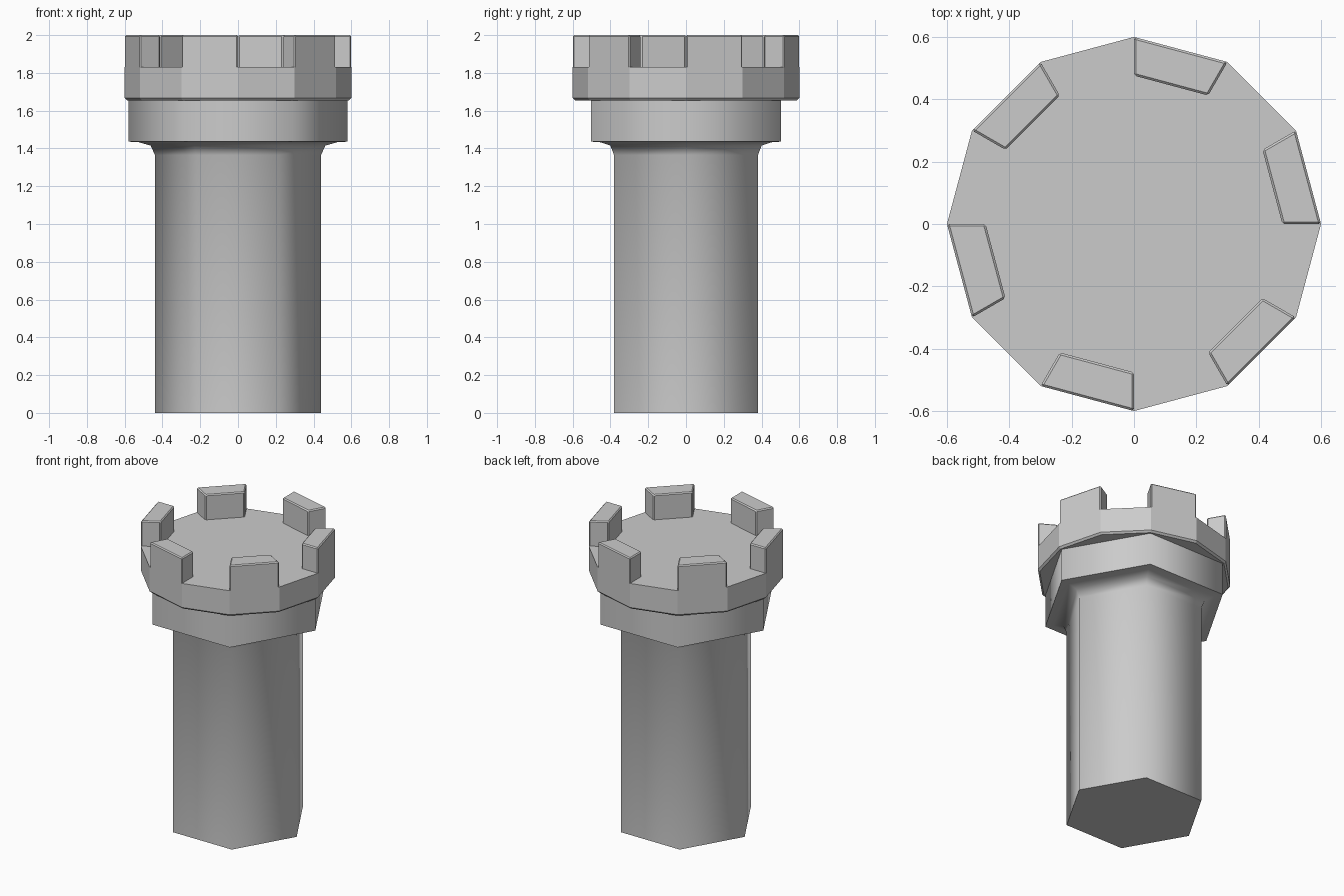
import bpy, bmesh
from math import cos, sin, radians

if "Cube" in bpy.data.objects:
    bpy.data.objects.remove(bpy.data.objects["Cube"])


def ring_stack(name, profile, sides, cap_top=True):
    """Stack polygon rings of (radius, z), first corner on +x."""
    bm = bmesh.new()
    rings = [[bm.verts.new((r * cos(radians(360 * i / sides)),
                            r * sin(radians(360 * i / sides)), z))
              for i in range(sides)] for r, z in profile]
    for a, b in zip(rings, rings[1:]):
        for i in range(sides):
            j = (i + 1) % sides
            bm.faces.new((a[i], a[j], b[j], b[i]))
    bm.faces.new(rings[0][::-1])
    if cap_top:
        bm.faces.new(rings[-1])
    return finish(name, bm)


def finish(name, bm):
    me = bpy.data.meshes.new(name)
    bm.to_mesh(me)
    bm.free()
    ob = bpy.data.objects.new(name, me)
    bpy.context.collection.objects.link(ob)
    return ob


def tooth(name, start):
    """Wedge block standing on one side of the twelve-sided head."""
    bm = bmesh.new()
    plan = [(0.476, start), (0.6, start), (0.6, start + 30), (0.476, start + 30)]
    low, high = [[bm.verts.new((r * cos(radians(a)), r * sin(radians(a)), z))
                  for r, a in plan] for z in (1.83, 2.0)]
    for i in range(4):
        j = (i + 1) % 4
        bm.faces.new((low[i], low[j], high[j], high[i]))
    bm.faces.new(high)
    # thin chamfer on every edge except the open foot
    bmesh.ops.bevel(bm, geom=[e for e in bm.edges if not e.is_boundary],
                    offset=0.007, segments=1, affect='EDGES', clamp_overlap=True)
    return finish(name, bm)


# Hexagonal shaft flaring into the hexagonal collar, smooth round the sides
shaft = ring_stack("shaft_and_collar", [
    (0.44, 0), (0.44, 1.365), (0.462, 1.415), (0.525, 1.433),
    (0.58, 1.436), (0.58, 1.66)], 6, cap_top=False)
bpy.context.view_layer.objects.active = shaft
shaft.select_set(True)
bpy.ops.object.shade_smooth_by_angle(angle=radians(65))

# Twelve-sided head with a small lower chamfer
ring_stack("head", [(0.588, 1.655), (0.6, 1.667), (0.6, 1.83)], 12)

# Six teeth on alternate sides
for k in range(6):
    tooth(f"tooth_{k + 1}", 60 * k)
